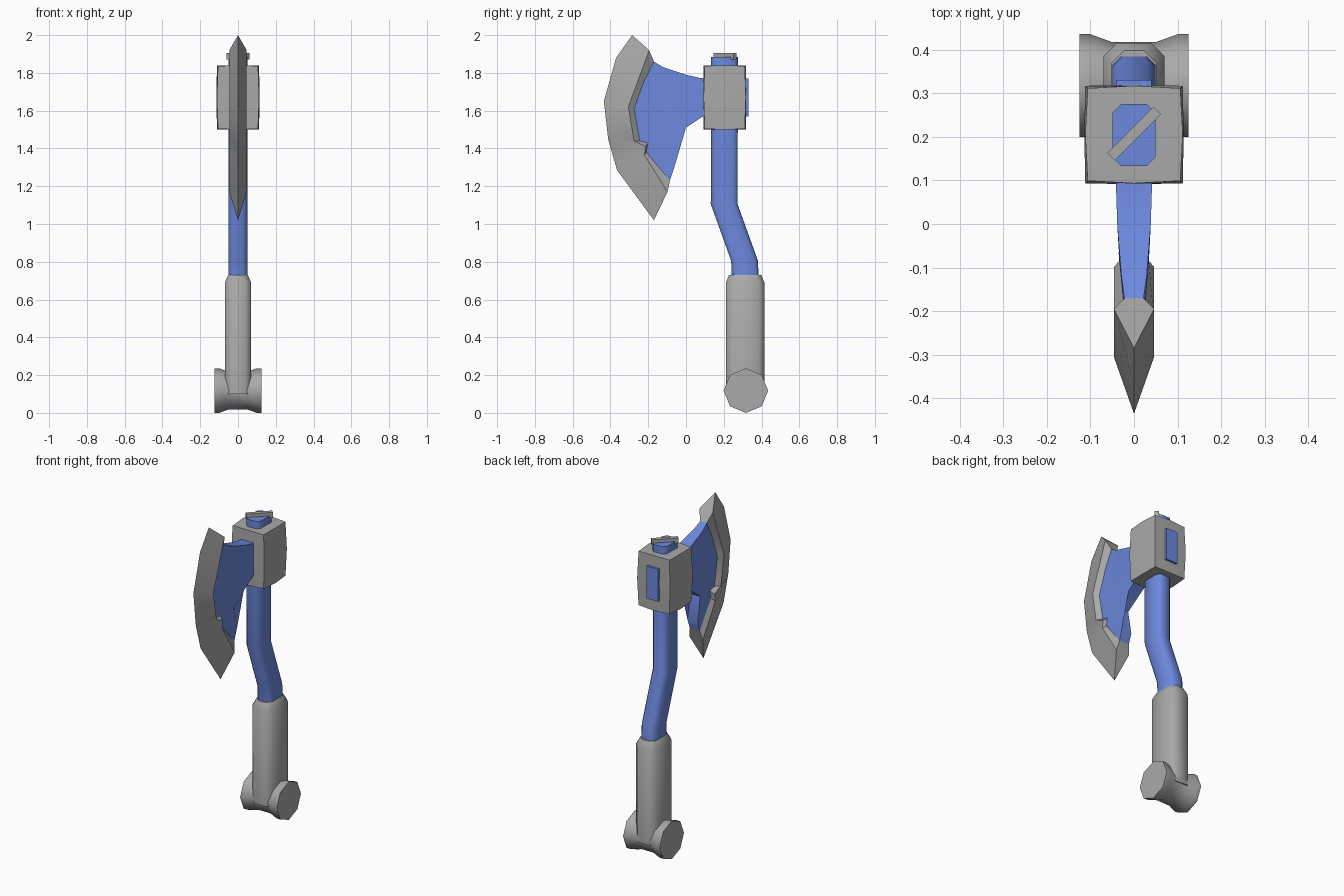
import bpy
import bmesh
import math
from mathutils import Matrix, Vector

if "Cube" in bpy.data.objects:
    bpy.data.objects.remove(bpy.data.objects["Cube"], do_unlink=True)


def make_material(name, rgb):
    mat = bpy.data.materials.new(name)
    mat.use_nodes = True
    mat.diffuse_color = (*rgb, 1)
    mat.node_tree.nodes["Principled BSDF"].inputs["Base Color"].default_value = (*rgb, 1)
    return mat


GREY = make_material("grey metal", (0.40, 0.40, 0.40))
BLUE = make_material("blue paint", (0.15, 0.25, 0.73))


def finish(name, bm, mat, angle=30):
    """Turn a bmesh into a named object with one colour and sharp-edge smoothing."""
    bmesh.ops.recalc_face_normals(bm, faces=bm.faces)
    mesh = bpy.data.meshes.new(name)
    bm.to_mesh(mesh)
    bm.free()
    mesh.materials.append(mat)
    obj = bpy.data.objects.new(name, mesh)
    bpy.context.collection.objects.link(obj)
    bpy.ops.object.select_all(action='DESELECT')
    obj.select_set(True)
    bpy.context.view_layer.objects.active = obj
    bpy.ops.object.shade_smooth_by_angle(angle=math.radians(angle))
    return obj


def loft(name, rings, mat, angle=30):
    """Skin a series of equal rings and cap both ends."""
    bm = bmesh.new()
    loops = [[bm.verts.new(p) for p in ring] for ring in rings]
    for a, b in zip(loops, loops[1:]):
        for i in range(len(a)):
            j = (i + 1) % len(a)
            bm.faces.new((a[i], a[j], b[j], b[i]))
    bm.faces.new(loops[0])
    bm.faces.new(loops[-1])
    return finish(name, bm, mat, angle)


def box(name, centre, size, mat, turn=0):
    bm = bmesh.new()
    matrix = (Matrix.Translation(centre) @ Matrix.Rotation(turn, 4, 'Z')
              @ Matrix.Diagonal((*size, 1)))
    bmesh.ops.create_cube(bm, size=1, matrix=matrix)
    return finish(name, bm, mat)


def chamfered_ring(y, z, hx, hy, cut):
    """Horizontal rectangle with cut corners."""
    pts = [(hx, hy - cut), (hx - cut, hy), (cut - hx, hy), (-hx, hy - cut),
           (-hx, cut - hy), (cut - hx, -hy), (hx - cut, -hy), (hx, cut - hy)]
    return [(px, y + py, z) for px, py in pts]


# Bent handle
path = [(0.315, 0.68), (0.31, 0.805), (0.202, 1.105), (0.204, 1.885)]
loft("handle", [chamfered_ring(y, z, 0.049, 0.071, 0.02) for y, z in path], BLUE, 50)

# Grip sleeve with a chamfered collar
levels = [(0.1, 0.07, 0.102), (0.69, 0.07, 0.102), (0.73, 0.052, 0.085)]
loft("grip", [chamfered_ring(0.313, z, hx, hy, 0.03) for z, hx, hy in levels], GREY, 50)

# Waisted eight-sided pommel lying across the grip
profile = [(-0.125, 0.118), (-0.1, 0.118), (-0.05, 0.1),
           (0.05, 0.1), (0.1, 0.118), (0.125, 0.118)]
loft("pommel", [[(x, 0.317 + r * math.cos(k * math.pi / 4), 0.118 + r * math.sin(k * math.pi / 4))
                 for k in range(8)] for x, r in profile], GREY, 50)

# Bulged head block: edges and corners pull in towards the middle
bm = bmesh.new()
bmesh.ops.create_cube(bm, size=2)
bmesh.ops.subdivide_edges(bm, edges=bm.edges[:], cuts=1, use_grid_fill=True)
half = Vector((0.114, 0.114, 0.17))
for v in bm.verts:
    extremes = sum(abs(c) > 0.5 for c in v.co)
    pull = (1, 1, 0.98, 0.93)[extremes]
    v.co = Vector((v.co.x * half.x * pull, 0.205 + v.co.y * half.y * pull,
                   1.67 + v.co.z * half.z * (1 if extremes < 3 else 0.98)))
finish("head_block", bm, GREY)

# Tang end behind the head and the wedge on top of the handle
box("tang_end", (0, 0.3, 1.67), (0.08, 0.06, 0.2), BLUE)
box("top_wedge", (0, 0.207, 1.888), (0.15, 0.024, 0.035), GREY, math.pi / 4)


def cheek_half(y):
    """Half thickness of the blade body, thinner towards the cutting edge."""
    if y > -0.08:
        return 0.041 - 0.05 * max(0, 0.05 - y)
    return max(0.022, 0.0345 - 0.14 * (-0.08 - y))


# Blade edge stations: cutting edge, ridge, inner border (y, z)
stations = [
    ((-0.285, 2.0), (-0.195, 1.92), (-0.17, 1.86)),
    ((-0.37, 1.88), (-0.25, 1.77), (-0.225, 1.75)),
    ((-0.435, 1.65), (-0.305, 1.62), (-0.275, 1.61)),
    ((-0.412, 1.45), (-0.275, 1.44), (-0.245, 1.44)),
    ((-0.407, 1.43), (-0.215, 1.41), (-0.2, 1.43)),
    ((-0.365, 1.285), (-0.22, 1.365), (-0.21, 1.38)),
    ((-0.17, 1.02), (-0.098, 1.17), (-0.085, 1.23)),
]
rings = []
for edge, ridge, inner in stations:
    t = cheek_half(inner[0])
    rings.append([(0, *edge), (0.046, *ridge), (t, *inner), (-t, *inner), (-0.046, *ridge)])
loft("blade_edge", rings, GREY)

# Blade body, sharing the inner border of the edge
outline = [(0.13, 1.77), (0.08, 1.772), (0, 1.79), (-0.12, 1.83)]
outline += [s[2] for s in stations]
outline += [(-0.065, 1.29), (-0.09, 1.44), (0, 1.51), (0.09, 1.57), (0.13, 1.58)]
bm = bmesh.new()
sides = [[bm.verts.new((s * cheek_half(y), y, z)) for y, z in outline] for s in (1, -1)]
count = len(outline)
for i in range(count):
    j = (i + 1) % count
    bm.faces.new((sides[0][i], sides[0][j], sides[1][j], sides[1][i]))
caps = [bm.faces.new(side) for side in sides]
bmesh.ops.triangulate(bm, faces=caps)
finish("blade_body", bm, BLUE)
